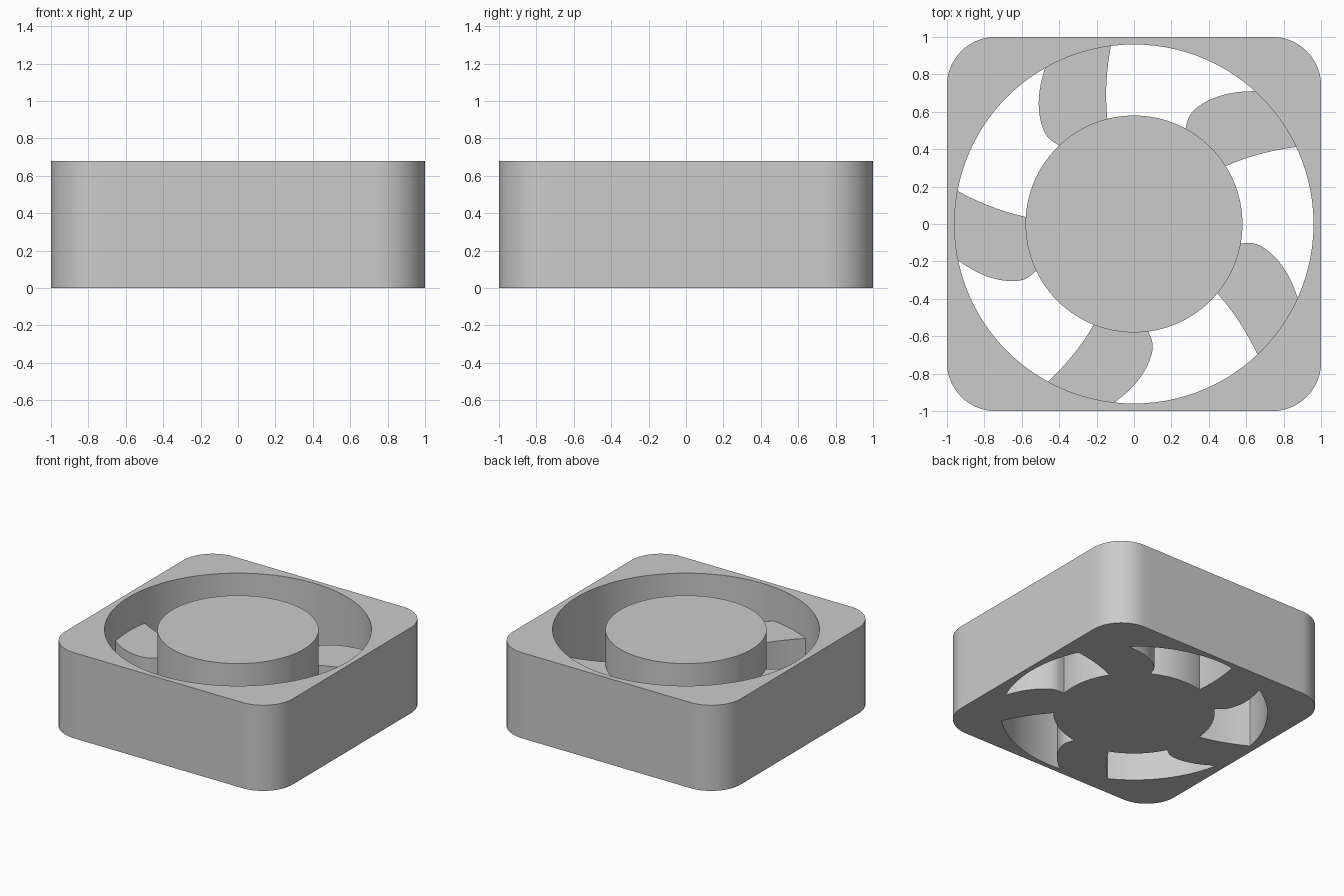
import bpy, bmesh
from math import radians, sin, cos, pi
from mathutils import Vector

HEIGHT, BORE, HUB, BLADE_TOP, CORNER = 0.68, 0.96, 0.58, 0.41, 0.26

cube = bpy.data.objects.get("Cube")
if cube:
    bpy.data.objects.remove(cube, do_unlink=True)

grey = bpy.data.materials.new("light grey")
grey.use_nodes = True
grey.diffuse_color = (0.6, 0.6, 0.6, 1)
grey.node_tree.nodes["Principled BSDF"].inputs["Base Color"].default_value = (0.6, 0.6, 0.6, 1)


def polar(r, deg):
    return Vector((r * cos(radians(deg)), r * sin(radians(deg)), 0))


def finish(bm, name):
    bmesh.ops.recalc_face_normals(bm, faces=bm.faces[:])
    mesh = bpy.data.meshes.new(name)
    bm.to_mesh(mesh)
    bm.free()
    mesh.materials.append(grey)
    obj = bpy.data.objects.new(name, mesh)
    bpy.context.collection.objects.link(obj)
    bpy.ops.object.select_all(action='DESELECT')
    obj.select_set(True)
    bpy.context.view_layer.objects.active = obj
    bpy.ops.object.shade_smooth_by_angle(angle=radians(30))
    return obj


def extrude(bm, faces, height):
    geo = bmesh.ops.extrude_face_region(bm, geom=faces)["geom"]
    verts = [g for g in geo if isinstance(g, bmesh.types.BMVert)]
    bmesh.ops.translate(bm, verts=verts, vec=(0, 0, height))


def prism(name, outline, height):
    bm = bmesh.new()
    face = bm.faces.new([bm.verts.new(p) for p in outline])
    extrude(bm, [face], height)
    return finish(bm, name)


def smooth_path(points, steps=8):
    """Catmull-Rom curve through (radius, angle) points."""
    pts = [Vector(p) for p in points]
    pts = [2 * pts[0] - pts[1]] + pts + [2 * pts[-1] - pts[-2]]
    path = []
    for a, b, c, d in zip(pts, pts[1:], pts[2:], pts[3:]):
        for i in range(steps):
            t = i / steps
            path.append(0.5 * (2 * b + (c - a) * t + (2 * a - 5 * b + 4 * c - d) * t ** 2
                               + (3 * b - a - 3 * c + d) * t ** 3))
    return path + [pts[-2]]


# Square housing with rounded corners and a round bore
outer = []
flat = 1 - CORNER
for side in range(4):
    for i in range(17):
        a = side * pi / 2 + i / 16 * pi / 2
        centre = polar(flat * 2 ** 0.5, 45 + 90 * side)
        outer.append(centre + CORNER * Vector((cos(a), sin(a), 0)))
    start = outer[-1]
    end = polar(1, 90 * side + 90) + flat * polar(1, 90 * side + 180)
    outer += [start.lerp(end, i / 24) for i in range(1, 24)]
bm = bmesh.new()
rim = [bm.verts.new(p) for p in outer]
bore = [bm.verts.new(p.normalized() * BORE) for p in outer]
n = len(rim)
ring = [bm.faces.new((rim[i], rim[(i + 1) % n], bore[(i + 1) % n], bore[i])) for i in range(n)]
extrude(bm, ring, HEIGHT)
finish(bm, "housing")

# Central hub
prism("hub", [polar(HUB, i * 3) for i in range(120)], HEIGHT)

# Five curved blades joining the hub to the housing
bulged_edge = smooth_path([(0.57, 133.5), (0.65, 134.8), (0.73, 132.7), (0.84, 127.3), (0.965, 119.4)])
hollow_edge = smooth_path([(0.57, 104.4), (0.7, 102.3), (0.83, 99.9), (0.965, 97.3)])
wall = [(0.965, 119.4 - 22.1 * i / 8) for i in range(1, 8)]
root = [(0.57, 104.4 + 29.1 * i / 8) for i in range(1, 8)]
outline = [tuple(p) for p in bulged_edge] + wall + [tuple(p) for p in reversed(hollow_edge)] + root
for k in range(5):
    prism(f"blade_{k + 1}", [polar(r, a + 72 * k) for r, a in outline], BLADE_TOP)
